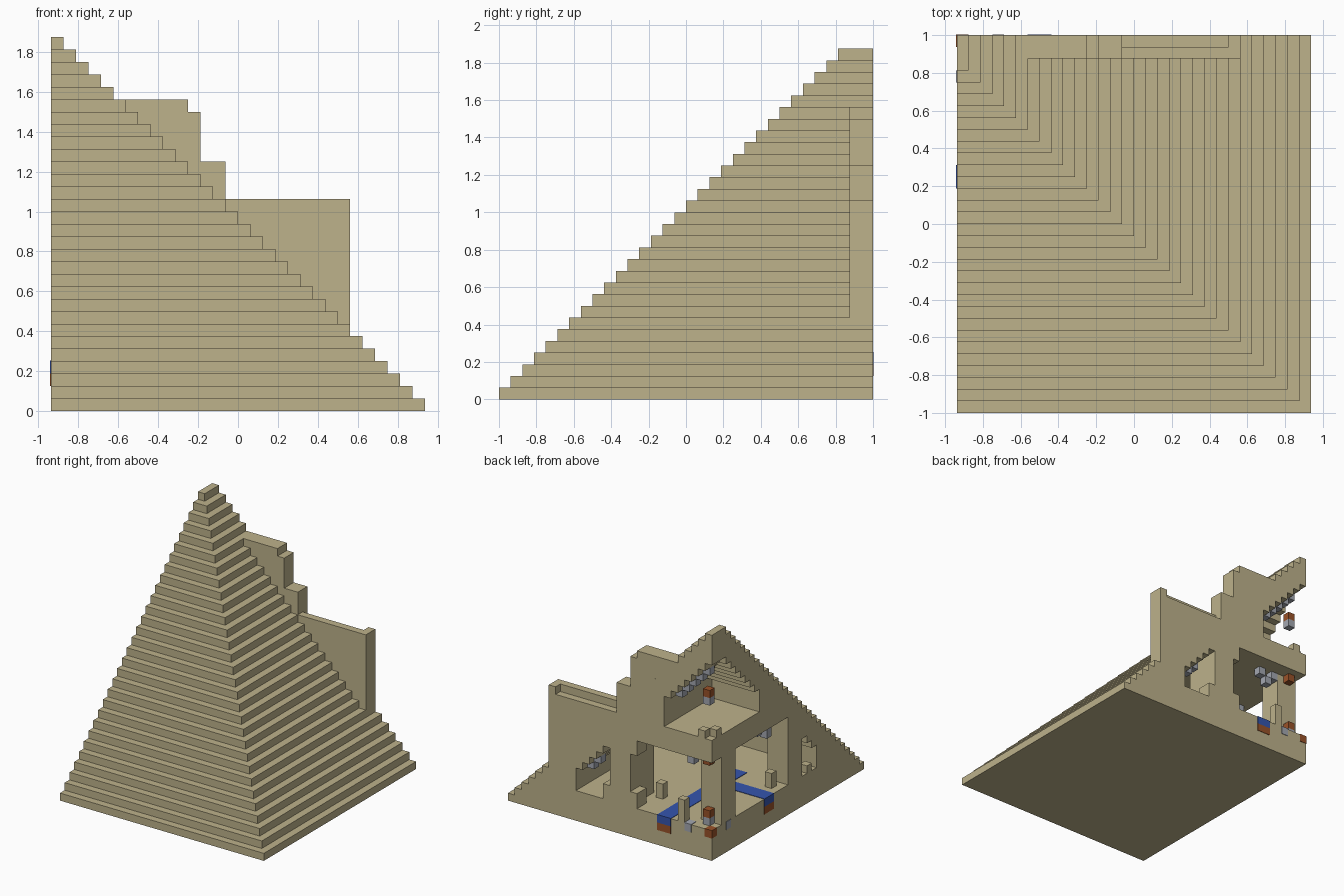
import bpy, bmesh
from mathutils import Matrix, Vector

old = bpy.data.objects.get("Cube")
if old:
    bpy.data.objects.remove(old, do_unlink=True)

U = 0.0625   # one building block
E = 0.06     # how far inlays stand proud, in blocks


def material(name, rgb):
    m = bpy.data.materials.new(name)
    m.use_nodes = True
    m.diffuse_color = (*rgb, 1)
    m.node_tree.nodes["Principled BSDF"].inputs["Base Color"].default_value = (*rgb, 1)
    return m


sand = material("sandstone", (0.51, 0.445, 0.258))
blue = material("blue_inlay", (0.035, 0.09, 0.42))
orange = material("orange_clay", (0.32, 0.085, 0.022))
grey = material("grey_stone", (0.37, 0.39, 0.44))


def blocks(name, mat, boxes):
    """One object from boxes (a0, a1, d0, d1, k0, k1): across, depth from the back, height."""
    bm = bmesh.new()
    for a0, a1, d0, d1, k0, k1 in boxes:
        size = Vector((a1 - a0, d1 - d0, k1 - k0)) * U
        mid = Vector(((a0 + a1) / 2 - 15, 16 - (d0 + d1) / 2, (k0 + k1) / 2)) * U
        bmesh.ops.create_cube(bm, size=1, matrix=Matrix.Translation(mid) @ Matrix.Diagonal((*size, 1)))
    mesh = bpy.data.meshes.new(name)
    bm.to_mesh(mesh)
    bm.free()
    mesh.materials.append(mat)
    ob = bpy.data.objects.new(name, mesh)
    bpy.context.collection.objects.link(ob)
    return ob


def cell(a, d, k, h=1):
    return (a, a + 1, d, d + 1, k, k + h)


# Stepped pyramid quarter, hollow on a lower and an upper storey
steps = []
for k in range(30):
    wide, deep = 30 - k, 32 - k
    if 4 <= k < 13:
        room_w, room_d = min(20, wide - 4), min(22, deep - 4)
    elif 16 <= k < 26:
        room_w, room_d = min(7, wide - 4), min(10, deep - 4)
    else:
        steps.append((0, wide, 0, deep, k, k + 1))
        continue
    steps.append((room_w, wide, 0, deep, k, k + 1))
    steps.append((0, room_w, room_d, deep, k, k + 1))
blocks("stepped_pyramid", sand, steps)

# Back wall rising beyond the steps
wall = []
for k in range(6, 25):
    edge = 24 if k < 17 else 14 if k < 20 else 12 if k < 24 else 11
    if edge > 30 - k:
        wall.append((30 - k, edge, 1 if k == 16 else 0, 2, k, k + 1))
wall.append((23, 24, 0, 1, 16, 17))
blocks("back_wall", sand, wall)

# Wall between the two ground floor openings, with low jambs
blocks("opening_pier", sand, [(12, 15, 0, 2, 4, 13), (11, 12, 0, 2, 4, 6),
                              (11, 12, 0, 2, 11, 13), (15, 16, 0, 2, 4, 6)])

# Square pillars of the hall
blocks("hall_pillars", sand, [(a, a + 3, d, d + 3, 4, 13) for a in (0, 12) for d in (2, 16)])

# Short posts on both floors
blocks("short_posts", sand, [cell(4, 0, 4, 3), cell(10, 4, 4, 2), cell(1, 14, 4, 2),
                             cell(0, 20, 4, 1), cell(1, 0, 16), cell(0, 1, 16)])

# Inlaid floor bands and the clay under their ends
blocks("floor_bands", blue, [(6, 8, -E, 16, 3, 4 + E), (-E, 8, 11, 13, 3, 4 + E)])
blocks("band_footings", orange, [(6, 8, -E, 1, 2, 3), (-E, 1, 11, 13, 2, 3)])
blocks("corner_block", orange, [(-E, 1, -E, 1, 3, 4 + E)])
blocks("edge_stones", grey, [(3, 4, -E, 1, 3, 4 + E), (-E, 1, 3, 4, 3, 4 + E)])

# Lamps: clay blocks on or under grey stones
blocks("lamp_clay", orange, [cell(1, 1, k) for k in (5, 12, 21)])
blocks("lamp_stone", grey, [cell(1, 1, k) for k in (4, 20)])

# Grey stones stepping under the roof and the lower ceiling
blocks("roof_stones", grey, [cell(a, 1, 25 - a) for a in range(1, 6)]
       + [cell(a, 1, 25 - a) for a in (17, 18)])
blocks("ceiling_stones", grey, [cell(3, 2, 12), cell(4, 2, 11), cell(5, 2, 12),
                                cell(1, 11, 12), cell(1, 13, 11, 2)])
